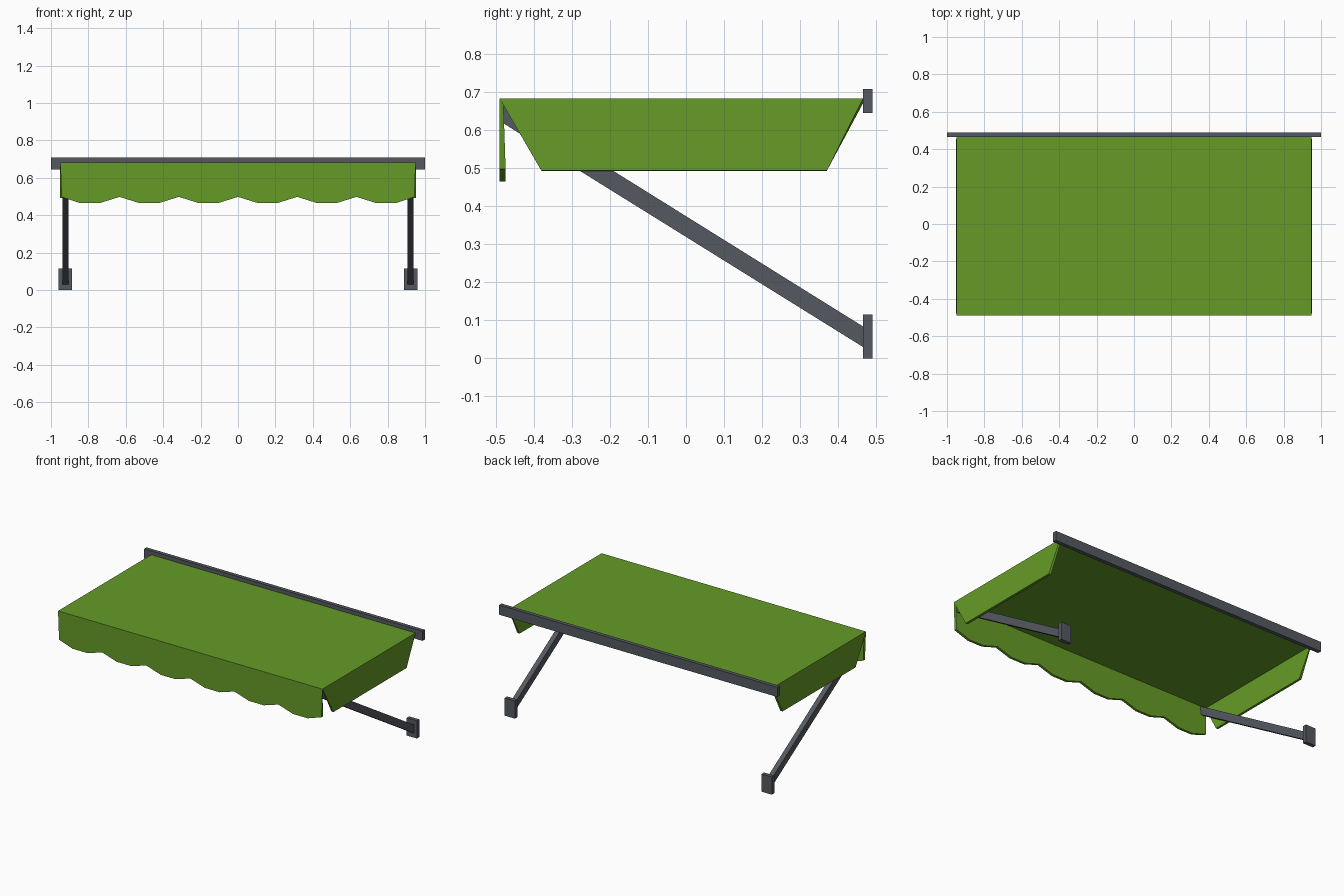
import bpy, bmesh

if "Cube" in bpy.data.objects:
    bpy.data.objects.remove(bpy.data.objects["Cube"])


def material(name, color):
    m = bpy.data.materials.new(name)
    m.diffuse_color = color
    m.use_nodes = True
    m.node_tree.nodes["Principled BSDF"].inputs["Base Color"].default_value = m.diffuse_color
    return m


GREEN = material("green_fabric", (0.13, 0.33, 0.02, 1))
GREY = material("dark_metal", (0.09, 0.10, 0.12, 1))


def finish(bm, name, mat):
    me = bpy.data.meshes.new(name)
    bm.to_mesh(me)
    bm.free()
    ob = bpy.data.objects.new(name, me)
    bpy.context.collection.objects.link(ob)
    me.materials.append(mat)
    return ob


def side_prism(name, x0, x1, profile, mat):
    """Extrude a (y, z) outline from x0 to x1."""
    bm = bmesh.new()
    f = bm.faces.new([bm.verts.new((x0, y, z)) for y, z in profile])
    ext = bmesh.ops.extrude_face_region(bm, geom=[f])["geom"]
    bmesh.ops.translate(bm, vec=(x1 - x0, 0, 0),
                        verts=[v for v in ext if isinstance(v, bmesh.types.BMVert)])
    bmesh.ops.recalc_face_normals(bm, faces=bm.faces)
    return finish(bm, name, mat)


def rect(y0, y1, z0, z1):
    return [(y0, z0), (y1, z0), (y1, z1), (y0, z1)]


# Wall rail
side_prism("wall_rail", -1, 1, rect(0.465, 0.49, 0.645, 0.708), GREY)

# Wall brackets and sloping support arms
for side, s in (("left", -1), ("right", 1)):
    side_prism(f"{side}_bracket", s * 0.887, s * 0.96, rect(0.465, 0.49, 0, 0.115), GREY)
    side_prism(f"{side}_arm", s * 0.906, s * 0.938,
               [(0.468, 0.028), (0.468, 0.082), (-0.487, 0.677), (-0.487, 0.622)], GREY)

# Fabric canopy: top sheet, scalloped valance and side flaps as one sheet
W, YF, YB, ZT = 0.95, -0.49, 0.465, 0.683
bm = bmesh.new()
fl, fr, br, bl = [bm.verts.new(p) for p in
                  ((-W, YF, ZT), (W, YF, ZT), (W, YB, ZT), (-W, YB, ZT))]
bm.faces.new((fl, fr, br, bl))

scallops = 6
hem = []
for i in range(scallops * 3 + 1):
    x = -W + 2 * W * i / (scallops * 3)
    x = max(-0.943, min(0.943, x))
    hem.append(bm.verts.new((x, YF, 0.498 if i % 3 == 0 else 0.465)))
bm.faces.new([fl] + hem + [fr])

for s, a, b in ((1, fr, br), (-1, fl, bl)):
    c = bm.verts.new((s * 0.953, -0.38, 0.493))
    d = bm.verts.new((s * 0.953, 0.37, 0.493))
    loop = [a, c, d, b]
    bm.faces.new(loop if s > 0 else loop[::-1])
bm.normal_update()
canopy = finish(bm, "canopy", GREEN)
mod = canopy.modifiers.new("thickness", "SOLIDIFY")
mod.thickness = 0.016
mod.offset = -1
